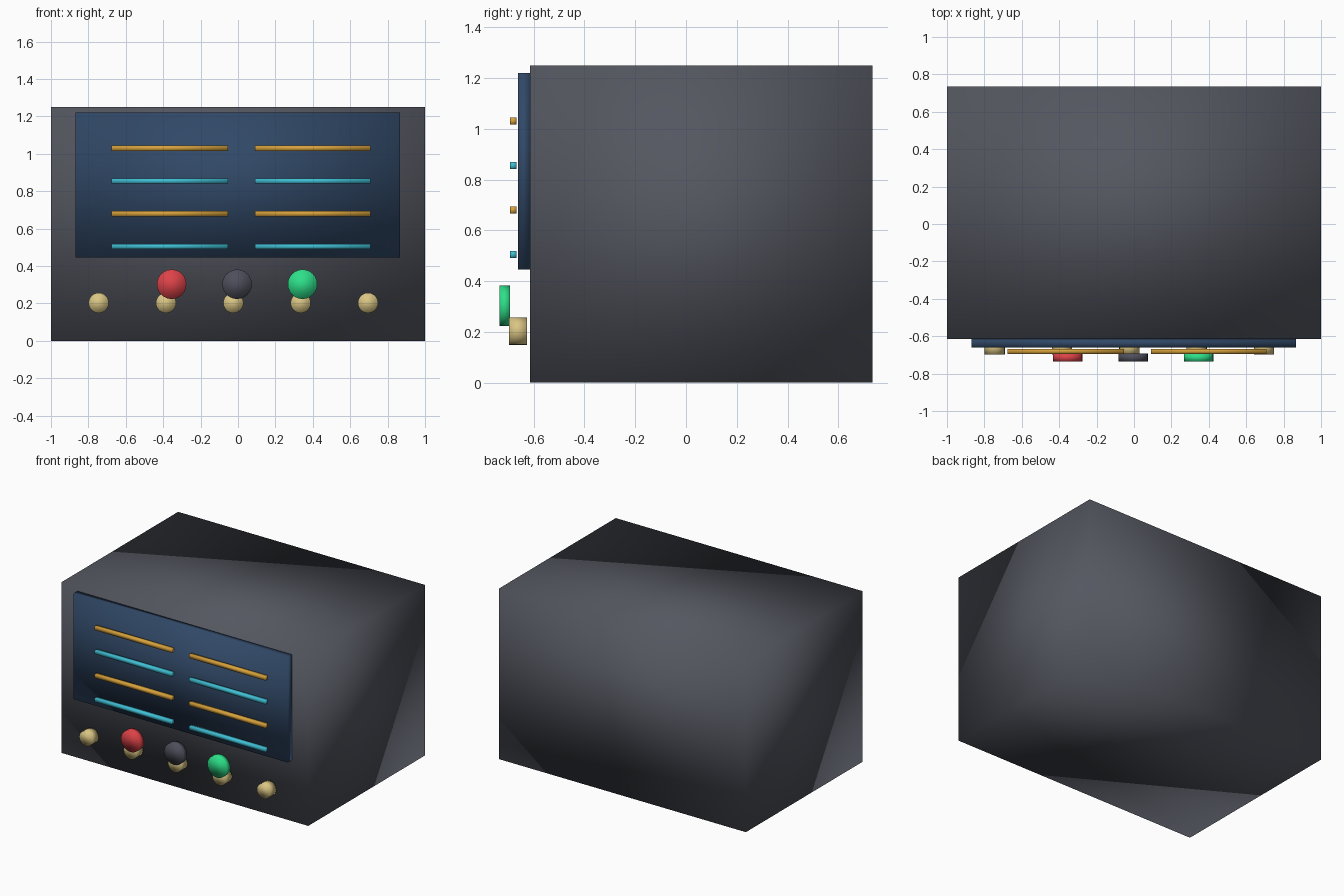
import bpy
import math

old = bpy.data.objects.get("Cube")
if old:
    bpy.data.objects.remove(old, do_unlink=True)


def material(name, rgb):
    mat = bpy.data.materials.new(name)
    mat.use_nodes = True
    color = (*rgb, 1)
    mat.diffuse_color = color
    mat.node_tree.nodes["Principled BSDF"].inputs["Base Color"].default_value = color
    return mat


charcoal = material("charcoal", (0.09, 0.095, 0.118))
navy = material("navy", (0.03, 0.065, 0.135))
amber = material("amber", (0.68, 0.36, 0.045))
cyan = material("cyan", (0.05, 0.52, 0.66))
brass = material("brass", (0.7, 0.56, 0.23))
red = material("red", (0.72, 0.055, 0.065))
slate = material("slate", (0.075, 0.077, 0.105))
green = material("green", (0.026, 0.74, 0.25))


def finish(obj, name, mat):
    obj.name = name
    obj.data.materials.append(mat)
    # Shared corner normals give the soft shading across edges
    for face in obj.data.polygons:
        face.use_smooth = True


def box(name, mat, x, y, z):
    """Box from (low, high) limits on each axis."""
    limits = (x, y, z)
    bpy.ops.mesh.primitive_cube_add(size=1)
    obj = bpy.context.object
    for v in obj.data.vertices:
        v.co = [(a + b) / 2 + c * (b - a) for (a, b), c in zip(limits, v.co)]
    finish(obj, name, mat)


def disc(name, mat, x, z, radius, front, back):
    """Round part facing the front."""
    bpy.ops.mesh.primitive_cylinder_add(
        vertices=24, radius=radius, depth=back - front,
        location=(x, (front + back) / 2, z), rotation=(math.pi / 2, 0, 0))
    finish(bpy.context.object, name, mat)


# Cabinet and raised front panel
box("cabinet", charcoal, (-1, 1), (-0.615, 0.735), (0, 1.25))
box("front_panel", navy, (-0.87, 0.867), (-0.661, -0.615), (0.446, 1.22))

# Two columns of strips in alternating colours
for row in range(4):
    z = 1.03 - 0.175 * row
    mat = (amber, cyan)[row % 2]
    for side, span in (("right", (-0.675, -0.053)), ("left", (0.09, 0.708))):
        box(f"strip_{side}_{row + 1}", mat, span, (-0.694, -0.667),
            (z - 0.014, z + 0.014))

# Row of knobs below the panel
for i in range(5):
    disc(f"knob_{i + 1}", brass, -0.745 + 0.36 * i, 0.203, 0.054, -0.697, -0.626)

# Coloured push buttons in front of the middle knobs
for i, mat in enumerate((red, slate, green)):
    disc(f"{mat.name}_button", mat, -0.355 + 0.35 * i, 0.303, 0.079, -0.735, -0.693)
